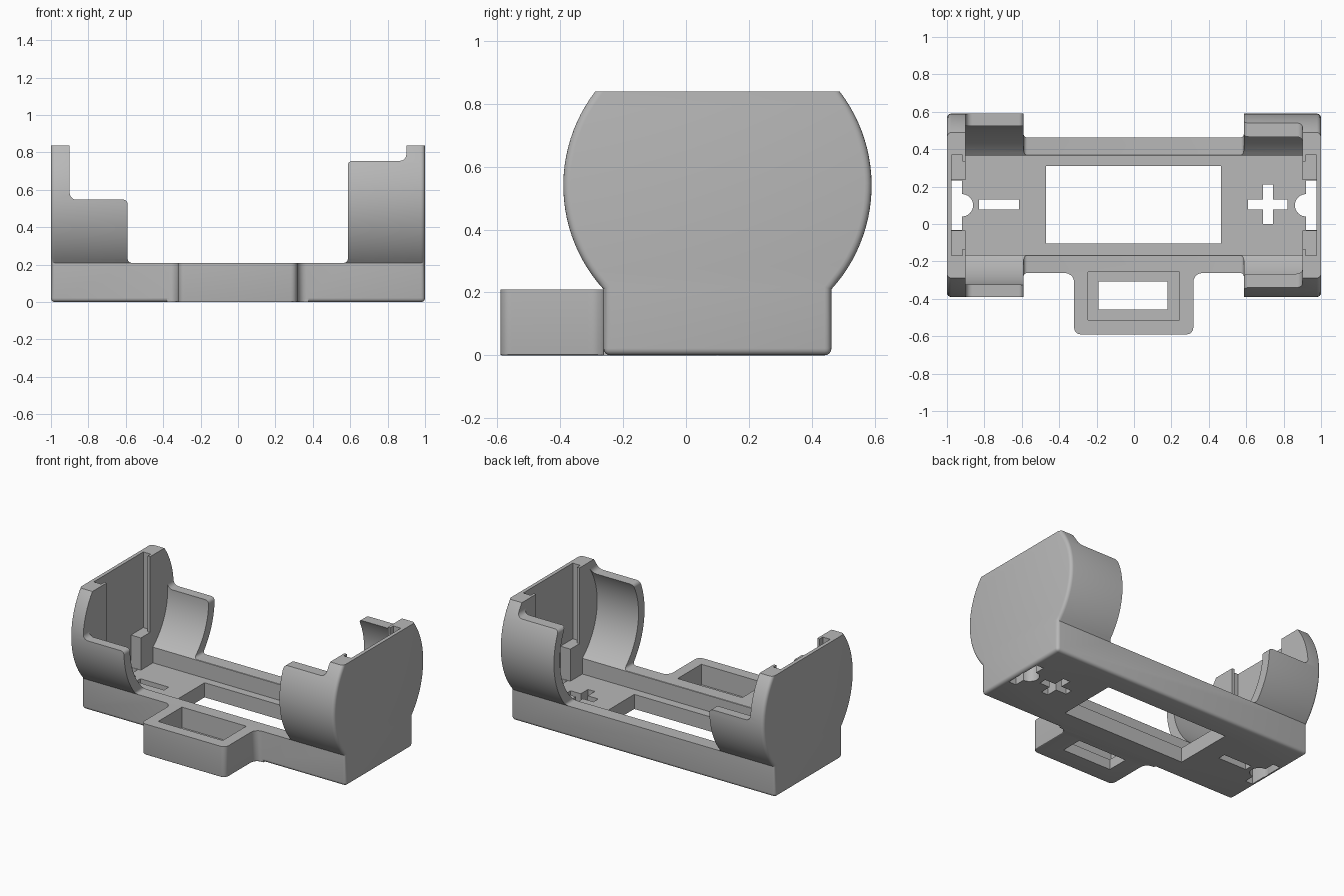
import bpy, bmesh, math
from mathutils import Vector

if "Cube" in bpy.data.objects:
    bpy.data.objects.remove(bpy.data.objects["Cube"])

CY, CZ, RO, RI = 0.1, 0.54, 0.49, 0.425   # cradle axis and radii
FLOOR, RIM, TOP = 0.10, 0.21, 0.838

grey = bpy.data.materials.new("plain grey")
grey.diffuse_color = (0.48, 0.48, 0.48, 1)
grey.use_nodes = True
grey.node_tree.nodes["Principled BSDF"].inputs["Base Color"].default_value = grey.diffuse_color


def rounded(corners, seg=5):
    """Corners are (a, b, radius); returns an outline with filleted corners."""
    out = []
    n = len(corners)
    for i, (a, b, r) in enumerate(corners):
        p = Vector((a, b))
        if r == 0:
            out.append(p)
            continue
        d0 = (Vector(corners[i - 1][:2]) - p).normalized()
        d1 = (Vector(corners[(i + 1) % n][:2]) - p).normalized()
        c = p + (d0 + d1) * r              # right-angled corners only
        for k in range(seg + 1):
            t = k / seg * math.pi / 2
            out.append(c - d1 * r * math.cos(t) - d0 * r * math.sin(t))
    return out


def prism(name, outline, axis, lo, hi):
    """Extrude an outline along an axis; the outline uses the other two axes in order."""
    def place(p, h):
        v = [p[0], p[1]]
        v.insert(axis, h)
        return v
    bm = bmesh.new()
    f = bm.faces.new([bm.verts.new(place(p, lo)) for p in outline])
    ext = bmesh.ops.extrude_face_region(bm, geom=[f])
    shift = [0, 0, 0]
    shift[axis] = hi - lo
    bmesh.ops.translate(bm, vec=shift, verts=[v for v in ext["geom"] if isinstance(v, bmesh.types.BMVert)])
    bmesh.ops.recalc_face_normals(bm, faces=bm.faces)
    me = bpy.data.meshes.new(name)
    bm.to_mesh(me)
    bm.free()
    ob = bpy.data.objects.new(name, me)
    me.materials.append(grey)
    bpy.context.collection.objects.link(ob)
    return ob


def box(name, x0, x1, y0, y1, z0, z1):
    return prism(name, [(x0, y0), (x1, y0), (x1, y1), (x0, y1)], 2, z0, z1)


def bevel(ob, width, rule, seg=4):
    bm = bmesh.new()
    bm.from_mesh(ob.data)
    edges = [e for e in bm.edges if rule(e.verts[0].co, e.verts[1].co)]
    bmesh.ops.bevel(bm, geom=edges, offset=width, segments=seg, profile=0.5,
                    affect='EDGES', clamp_overlap=True)
    bm.to_mesh(ob.data)
    bm.free()


def combine(ob, tool, op='DIFFERENCE'):
    m = ob.modifiers.new(op.lower(), 'BOOLEAN')
    m.operation, m.solver, m.object = op, 'EXACT', tool
    bpy.context.view_layer.objects.active = ob
    bpy.ops.object.modifier_apply(modifier=m.name)
    bpy.data.objects.remove(tool, do_unlink=True)


def arc(r, z0, z1, n):
    """Right-hand arc of the cradle from height z0 to z1, as (offset, z)."""
    a0, a1 = math.asin((z0 - CZ) / r), math.asin((z1 - CZ) / r)
    return [(r * math.cos(a0 + (a1 - a0) * k / n), CZ + r * math.sin(a0 + (a1 - a0) * k / n))
            for k in range(n + 1)]


def symmetric(half):
    return [(CY + y, z) for y, z in half] + [(CY - y, z) for y, z in reversed(half)]


# outer body: base plus round cradle, rounded at both ends
half = arc(RO, RIM, TOP, 24)
body = prism("battery_holder", symmetric([(half[0][0], 0)] + half), 0, -1, 1)


def outer_edge(a, b):
    end = abs(a.x - b.x) < 1e-4 and not (a.z > TOP - 1e-3 and b.z > TOP - 1e-3)
    base_long = abs(a.x - b.x) > 1 and a.z < 1e-4 and b.z < 1e-4
    return (end and max(a.z, b.z) > 1e-4) or base_long or (end and a.z < 1e-4)


bevel(body, 0.022, outer_edge)

# front lug with filleted junction
lug = prism("lug", rounded([(-0.38, -0.2, 0), (-0.38, -0.262, 0), (-0.32, -0.262, 0.05),
                            (-0.32, -0.59, 0.035), (0.317, -0.59, 0.035), (0.317, -0.262, 0.05),
                            (0.377, -0.262, 0), (0.377, -0.2, 0)]), 2, 0, 0.26)
bevel(lug, 0.012, lambda a, b: a.z < 1e-4 and b.z < 1e-4 and min(a.y, b.y) < -0.27
      and max(a.y, b.y) < -0.26, 3)
combine(body, lug, 'UNION')

# stepped silhouette: low left cradle, open middle, high right cradle
combine(body, prism("step_cutter", rounded([
    (-0.9, 1.2, 0), (-0.9, 0.548, 0.035), (-0.59, 0.548, 0.025), (-0.59, RIM, 0.02),
    (0.587, RIM, 0.02), (0.587, 0.755, 0.025), (0.9, 0.755, 0.035), (0.9, 1.2, 0)]),
    1, -1, 1))

# cell cavity: round above, straight sided below
inner = [(0.265, FLOOR)] + arc(RI, 0.2077, 0.95, 32)
combine(body, prism("cavity_cutter", symmetric(inner), 0, -0.9, 0.9))

# contact recesses, with a lip in front of each contact slot
for s in (-1, 1):
    def span(a, b):
        return (min(s * a, s * b), max(s * a, s * b))
    combine(body, box("recess_cutter", *span(0.918, 0.975), CY - 0.268, CY + 0.268, FLOOR, 1.2))
    combine(body, box("lip_cutter", *span(0.88, 0.93), CY - 0.235, CY + 0.235, FLOOR, 1.2))
    # floor opening under the contact
    combine(body, box("slot_cutter", *span(0.92, 0.975), CY - 0.132, CY + 0.132, -0.1, 0.15))
    ring = [(s * 0.92 + 0.06 * math.cos(k * math.pi / 12), CY + 0.06 * math.sin(k * math.pi / 12))
            for k in range(24)]
    combine(body, prism("notch_cutter", ring, 2, -0.1, 0.15))
    # contact stops
    for t in (-1, 1):
        y0, y1 = sorted((CY + t * 0.135, CY + t * 0.275))
        stop = box("contact_stop", *span(0.9, 0.98), y0, y1, FLOOR - 0.02, 0.32)
        combine(body, stop, 'UNION')

# floor window, polarity marks, lug pocket and its lower opening
for cut in ((-0.47, 0.465, -0.105, 0.31, -0.1, 0.5),
            (-0.83, -0.615, 0.078, 0.13, -0.1, 0.15),
            (0.61, 0.82, 0.078, 0.13, -0.1, 0.15),
            (0.69, 0.742, 0.0, 0.21, -0.1, 0.15),
            (-0.245, 0.243, -0.513, -0.257, 0.07, 0.5),
            (-0.19, 0.18, -0.458, -0.308, -0.1, 0.15)):
    combine(body, box("hole_cutter", *cut))

# smooth curved surfaces, keep crisp edges
bpy.ops.object.select_all(action='DESELECT')
body.select_set(True)
bpy.context.view_layer.objects.active = body
bpy.ops.object.shade_smooth_by_angle(angle=math.radians(30))
